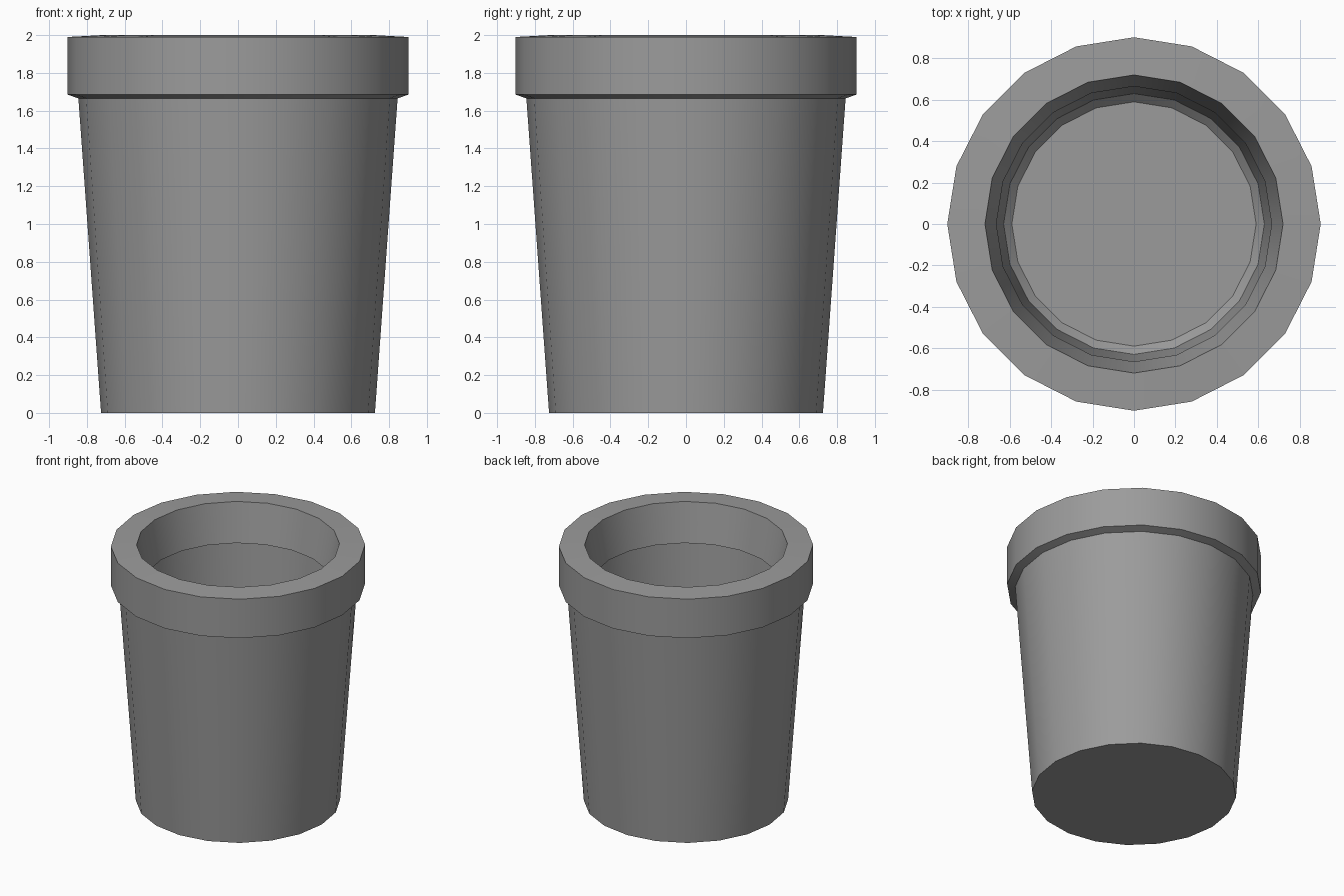
import bpy, bmesh, math

if "Cube" in bpy.data.objects:
    bpy.data.objects.remove(bpy.data.objects["Cube"])

SIDES = 20


def lathe(name, profile, colour):
    """Spin an (r, z) profile around z and cap both ends."""
    bm = bmesh.new()
    rings = []
    for r, z in profile:
        rings.append([bm.verts.new((r * math.cos(2 * math.pi * i / SIDES),
                                    r * math.sin(2 * math.pi * i / SIDES), z))
                      for i in range(SIDES)])
    for a, b in zip(rings, rings[1:]):
        for i in range(SIDES):
            j = (i + 1) % SIDES
            bm.faces.new((a[i], a[j], b[j], b[i]))
    bm.faces.new(rings[0])
    bm.faces.new(rings[-1])
    bmesh.ops.recalc_face_normals(bm, faces=bm.faces)
    mesh = bpy.data.meshes.new(name)
    bm.to_mesh(mesh)
    bm.free()
    mat = bpy.data.materials.new(name + "_grey")
    mat.diffuse_color = colour
    mat.use_nodes = True
    mat.node_tree.nodes["Principled BSDF"].inputs["Base Color"].default_value = mat.diffuse_color
    mesh.materials.append(mat)
    obj = bpy.data.objects.new(name, mesh)
    bpy.context.collection.objects.link(obj)
    bpy.context.view_layer.objects.active = obj
    obj.select_set(True)
    bpy.ops.object.shade_smooth_by_angle(angle=math.radians(30))
    obj.select_set(False)
    return obj


lathe("plant_pot", [
    # tapered outer wall
    (0.725, 0.0), (0.845, 1.665),
    # thick rim
    (0.902, 1.685), (0.902, 1.99), (0.72, 2.0),
    # inner lip and undercut
    (0.665, 1.70), (0.745, 1.67),
    # inner wall and floor
    (0.63, 0.14), (0.59, 0.10),
], (0.33, 0.33, 0.33, 1.0))
